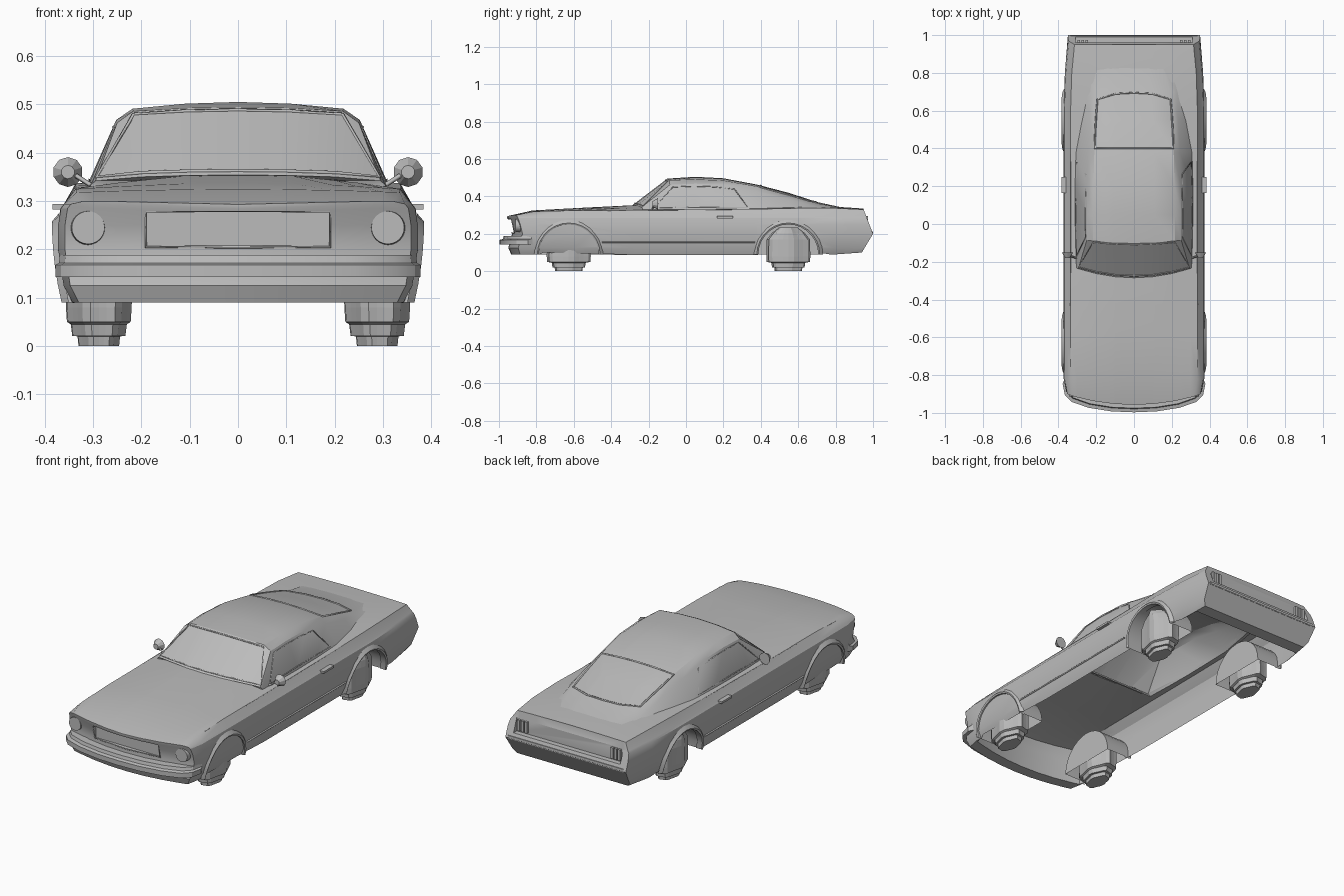
import bpy, bmesh, math
from mathutils import Vector

cube = bpy.data.objects.get("Cube")
if cube:
    bpy.data.objects.remove(cube)

GREY = (0.5, 0.5, 0.5, 1)
paint = bpy.data.materials.new("plain grey")
paint.use_nodes = True
paint.diffuse_color = GREY
paint.node_tree.nodes["Principled BSDF"].inputs["Base Color"].default_value = GREY

def smooth(ob):
    bpy.ops.object.select_all(action='DESELECT')
    bpy.context.view_layer.objects.active = ob
    ob.select_set(True)
    bpy.ops.object.shade_smooth_by_angle(angle=math.radians(30))

def finish(name, bm, flat=False):
    bmesh.ops.recalc_face_normals(bm, faces=bm.faces)
    me = bpy.data.meshes.new(name)
    bm.to_mesh(me)
    bm.free()
    ob = bpy.data.objects.new(name, me)
    bpy.context.collection.objects.link(ob)
    me.materials.append(paint)
    if not flat:
        smooth(ob)
    return ob

def skin(bm, rows, closed):
    """Join rows of points with quads and return their vertices."""
    rows = [[bm.verts.new(p) for p in row] for row in rows]
    for a, b in zip(rows, rows[1:]):
        for i in range(0 if closed else 1, len(a)):
            bm.faces.new((a[i - 1], a[i], b[i], b[i - 1]))
    return rows

def box(name, lo, hi):
    bm = bmesh.new()
    bmesh.ops.create_cube(bm, size=1)
    for v in bm.verts:
        v.co = [a + (b - a) * (c + 0.5) for a, b, c in zip(lo, hi, v.co)]
    return finish(name, bm)

def drum(name, a, b, r1, r2, sides=16):
    a, b = Vector(a), Vector(b)
    bm = bmesh.new()
    bmesh.ops.create_cone(bm, cap_ends=True, segments=sides, radius1=r1, radius2=r2, depth=(b - a).length)
    rot = (b - a).to_track_quat('Z', 'Y')
    for v in bm.verts:
        v.co = rot @ v.co + (a + b) / 2
    return finish(name, bm)

def tube(name, pts, r=0.003, closed=False):
    cu = bpy.data.curves.new(name, 'CURVE')
    cu.dimensions, cu.bevel_depth, cu.bevel_resolution = '3D', r, 0
    sp = cu.splines.new('POLY')
    sp.points.add(len(pts) - 1)
    for p, q in zip(sp.points, pts):
        p.co = (*q, 1)
    sp.use_cyclic_u = closed
    cu.materials.append(paint)
    bpy.context.collection.objects.link(bpy.data.objects.new(name, cu))

def interp(table, t):
    for (a, u), (b, v) in zip(table, table[1:]):
        if t <= b:
            return u + (v - u) * max(0, (t - a) / (b - a))
    return table[-1][1]

NOSE = [(.09, -.935), (.125, -.95), (.2, -.93), (.25, -.942), (.297, -.957)]
TAIL = [(.1, .94), (.2, 1.0), (.33, .95)]

def shape_ends(bm, inset):
    """Bow the nose across its width and give nose and tail their side profiles."""
    for x in (-.3, -.2, -.1, 0, .1, .2, .3):
        bmesh.ops.bisect_plane(bm, geom=bm.verts[:] + bm.edges[:] + bm.faces[:],
                               plane_co=(x, 0, 0), plane_no=(1, 0, 0))
    for v in bm.verts:
        x, y, z = v.co
        if y < -.86:
            v.co.y = interp(NOSE, z) + .06 * (x / .37) ** 2 + inset
            if z > .27:
                v.co.z -= .01 * max(0, 1 - abs(x) / .3)
        elif y > .86:
            v.co.y = interp(TAIL, z) - inset

def loft(name, rings, ends=None):
    """Skin mirrored half sections; each ends on the centre line."""
    bm = bmesh.new()
    loops = skin(bm, [r + [Vector((-p.x, p.y, p.z)) for p in r[-2::-1]] for r in rings], True)
    for lp in (loops[0], loops[-1]):
        n = len(lp)
        for i in range(n // 2):
            bm.faces.new(list(dict.fromkeys([lp[i], lp[i + 1], lp[n - 2 - i], lp[n - 1 - i]])))
    if ends is not None:
        shape_ends(bm, ends)
    return finish(name, bm)

def hollow(name, rings, squeeze, floor, ends=None):
    """Slightly smaller copy of a loft, open downwards, used as a cutter."""
    return loft(name, [[Vector((max(0, p.x - .012), p.y * squeeze, p.z - .012 if i else floor))
                        for i, p in enumerate(r)] for r in rings], ends)

def cut(ob, cutters):
    for c in cutters:
        mod = ob.modifiers.new("cut", 'BOOLEAN')
        mod.operation, mod.solver, mod.object = 'DIFFERENCE', 'EXACT', c
    me = bpy.data.meshes.new_from_object(ob.evaluated_get(bpy.context.evaluated_depsgraph_get()))
    ob.modifiers.clear()
    ob.data = me
    for c in cutters:
        bpy.data.objects.remove(c)
    smooth(ob)

# Lower body: y, half width, bottom, fender top, centre top
stations = [(-.95, .358, .09, .299, .303), (-.82, .372, .09, .318, .325), (-.6, .373, .085, .325, .337),
            (-.28, .373, .075, .326, .353), (.1, .373, .075, .328, .35), (.37, .373, .075, .332, .35),
            (.6, .373, .085, .337, .35), (.8, .366, .09, .337, .345), (.95, .35, .1, .33, .335)]
rings = []
for y, w, zb, zt, zc in stations:
    sec = [(.92 * w, zb), (.97 * w, .125), (w, .2), (w, .25), (.985 * w, .285),
           (.965 * w, .294), (.9 * w, zt), (.66 * w, zt + (zc - zt) * .45), (.3 * w, zc - .001), (0, zc)]
    rings.append([Vector((x, y, z)) for x, z in sec])

# Cabin: y, base half width, side edge x z, roof edge x z, crown z
cabin = [(-.285, .305, .295, .342, .2, .350, .354), (-.1, .31, .25, .462, .217, .486, .495),
         (.05, .312, .252, .468, .218, .491, .505), (.2, .312, .249, .462, .215, .485, .497),
         (.38, .308, .242, .425, .21, .453, .463), (.55, .28, .235, .385, .203, .408, .419),
         (.7, .25, .225, .345, .19, .363, .37), (.84, .23, .2, .336, .15, .338, .34)]
cab_rings = []
for k, (y, b, ux, uz, rx, rz, zc) in enumerate(cabin):
    bow = (.05, .02)[k] if k < 2 else 0
    sec = [(b, .32), (b, .333), (ux, uz), (rx, rz), (.5 * rx, zc - (zc - rz) * .25), (0, zc)]
    cab_rings.append([Vector((x, y + bow * (x / .3) ** 2, z)) for x, z in sec])

# Thin shells, open below, with arches, grille and tail panel cut out
AXLES = (-.627, .547)
cutters = [hollow("body_cavity", rings, .93, -.1, .07), hollow("cabin_opening", cab_rings, .96, .22),
           box("grille_cut", (-.19, -1.2, .205), (.19, -.908, .278)),
           box("tail_panel_cut", (-.31, .962, .228), (.31, 1.2, .302))]
cutters += [drum("arch_cut", (s * .2, y, .09), (s * .5, y, .09), .162, .162, 24) for y in AXLES for s in (-1, 1)]
cut(loft("body_shell", rings, 0), cutters)
cut(loft("cabin", cab_rings), [hollow("cabin_cavity", cab_rings, .96, .22)])

def on_cabin(y, i):
    return Vector([interp([(r[i].y, r[i][c]) for r in cab_rings], y) for c in range(3)])

def frame(name, half, r):
    tube(name, half + [Vector((-p.x, p.y, p.z)) for p in half[-2:0:-1]], r, True)

# Window trim
low, high = cab_rings[:2]
frame("windshield_trim", [low[i].lerp(high[i], .06) for i in (5, 4, 3, 2)]
      + [low[i].lerp(high[i], .95) for i in (3, 4, 5)], .004)
frame("rear_window_trim", [on_cabin(.4, i) for i in (5, 4, 3)] + [on_cabin(y, 3) for y in (.5, .6, .66)]
      + [on_cabin(.69, 4), on_cabin(.695, 5)], .005)

# Paired parts
arc = [(math.cos(t * math.pi / 14), math.sin(t * math.pi / 14)) for t in range(15)]
lip = ((.16, .35), (.16, .381), (.168, .385), (.185, .37))
levels = [(0, .042, .075), (.02, .044, .078), (.021, .055, .09), (.045, .058, .094), (.05, .066, .12),
          (.08, .068, .122), (.17, .07, .12), (.205, .07, .09), (.235, .065, .05)]
ribs = [(g * math.cos(i * math.tau / 24), g * math.sin(i * math.tau / 24))
        for i, g in enumerate((1, 1, .92, .92) * 6)]
for s, side in ((1, "left"), (-1, "right")):
    def flip(pts):
        return [(s * p[0], p[1], p[2]) for p in pts]
    lower = [on_cabin(y, 1).lerp(on_cabin(y, 2), .08) for y in (-.17, .05, .33)]
    upper = [on_cabin(y, 1).lerp(on_cabin(y, 2), .9) for y in (.26, .15, .03, -.07)]
    tube(side + "_side_window_trim", flip(lower + upper), .003, True)
    tube(side + "_sill_stripe", flip([(.367, -.45, .155), (.367, .37, .155)]), .005)
    tube(side + "_fender_line", flip([(.335, -.76, .319), (.336, -.2, .326), (.336, .37, .331)]), .002)
    box(side + "_door_handle", (s * .372 - .012, .165, .283), (s * .372 + .012, .25, .294))
    tube(side + "_mirror_stem", flip([(.305, -.18, .333), (.35, -.165, .362)]), .005)
    drum(side + "_mirror", (s * .352, -.18, .36), (s * .352, -.15, .36), .014, .031, 10)
    drum(side + "_headlight", (s * .31, -.86, .245), (s * .31, -.912, .245), .038, .034, 24)
    for i in range(3):
        x = s * (.25 + .021 * i)
        box(side + "_tail_light", (x - .007, .95, .236), (x + .007, .974, .294))
    for y, end in zip(AXLES, ("front", "rear")):
        # Wheel well with inner wall, arch lip, and stepped ribbed wheel
        bm = bmesh.new()
        wall = skin(bm, [[(s * x, y + .165 * c, .09 + .165 * d) for c, d in arc] for x in (.215, .365)], False)[0]
        bm.faces.new(wall)
        finish(f"{side}_{end}_wheel_well", bm)
        bm = bmesh.new()
        skin(bm, [[(s * (x - .02 * (1 - d) ** 2), y + r * c, .09 + r * d) for r, x in lip] for c, d in arc], False)
        finish(f"{side}_{end}_arch_lip", bm)
        bm = bmesh.new()
        loops = skin(bm, [[(s * .288 + rx * c, y + ry * d, z) for c, d in ribs] for z, rx, ry in levels], True)
        for lp in (loops[0], loops[-1]):
            bm.faces.new(lp)
        finish(f"{side}_{end}_wheel", bm, True)

# Bumpers and grille frame
plan = [(0, -.997), (.12, -.992), (.24, -.973), (.33, -.942), (.366, -.905), (.378, -.845)]
path = [(-x, y) for x, y in plan[:0:-1]] + plan
section = ((1, 0, .143), (1, 0, .168), (.98, .018, .172), (.975, .022, .188), (.93, .06, .188), (.93, .05, .143))
bm = bmesh.new()
ends = skin(bm, [[(x * k, y + dy, z) for k, dy, z in section] for x, y in path], True)
for lp in (ends[0], ends[-1]):
    bm.faces.new(lp)
finish("front_bumper", bm)
frame("grille_frame", [Vector(p) for p in ((0, -.932, .205), (.19, -.917, .205), (.19, -.933, .278), (0, -.95, .28))], .003)
box("rear_bumper", (-.335, .96, .196), (.335, .999, .212))
